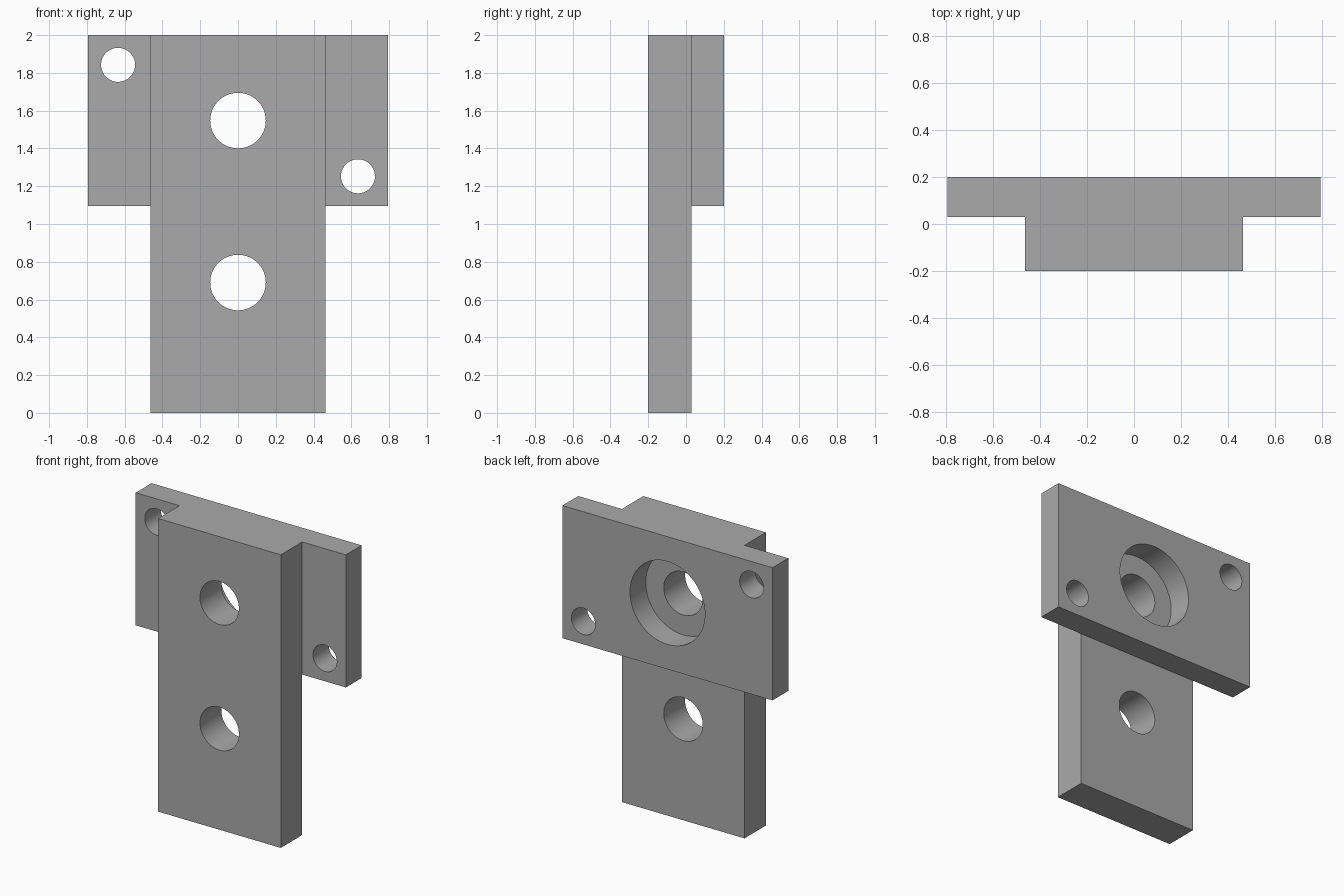
import bpy
import bmesh
from math import pi
from mathutils import Matrix

cube = bpy.data.objects.get("Cube")
if cube:
    bpy.data.objects.remove(cube, do_unlink=True)

grey = bpy.data.materials.new("plain_grey")
grey.use_nodes = True
colour = (0.4, 0.4, 0.4, 1)
grey.diffuse_color = colour
grey.node_tree.nodes["Principled BSDF"].inputs["Base Color"].default_value = colour

FRONT, STEP, BACK = -0.2, 0.03, 0.2   # depth of front face, shoulder and back face
TOP, SHOULDER = 2.0, 1.095
BORE_Z = (TOP + SHOULDER) / 2


def add_object(name, bm):
    mesh = bpy.data.meshes.new(name)
    bm.to_mesh(mesh)
    bm.free()
    mesh.materials.append(grey)
    obj = bpy.data.objects.new(name, mesh)
    bpy.context.collection.objects.link(obj)
    return obj


def box(name, half_width, y0, y1, z0, z1):
    bm = bmesh.new()
    bmesh.ops.create_cube(bm, size=1)
    bmesh.ops.scale(bm, vec=(2 * half_width, y1 - y0, z1 - z0), verts=bm.verts)
    bmesh.ops.translate(bm, vec=(0, (y0 + y1) / 2, (z0 + z1) / 2), verts=bm.verts)
    return add_object(name, bm)


def drill(target, name, x, z, radius, y0=-0.5, y1=0.5):
    """Cut a round hole running along y."""
    bm = bmesh.new()
    place = Matrix.Translation((x, (y0 + y1) / 2, z)) @ Matrix.Rotation(pi / 2, 4, "X")
    bmesh.ops.create_cone(bm, cap_ends=True, segments=96, radius1=radius,
                          radius2=radius, depth=y1 - y0, matrix=place)
    cutter = add_object(name, bm)
    cutter.hide_render = True
    cutter.hide_set(True)
    cutter.display_type = "WIRE"
    cut = target.modifiers.new(name, "BOOLEAN")
    cut.operation, cut.solver, cut.object = "DIFFERENCE", "EXACT", cutter


# Tall front bar with two bolt holes
bar = box("front_bar", 0.463, FRONT, STEP, 0, TOP)
drill(bar, "upper_bolt_cutter", 0, BORE_Z, 0.147)
drill(bar, "lower_bolt_cutter", 0, 0.69, 0.147)

# Wide back plate with a large bore and two diagonal pin holes
plate = box("back_plate", 0.793, STEP, BACK, SHOULDER, TOP)
drill(plate, "bore_cutter", 0, BORE_Z, 0.283)
for side, label in ((-1, "right"), (1, "left")):
    drill(plate, label + "_pin_cutter", side * 0.635, BORE_Z - side * 0.295, 0.09)

# Apply the cuts, then smooth the hole walls and keep the edges crisp
for part in (bar, plate):
    bpy.ops.object.select_all(action="DESELECT")
    part.select_set(True)
    bpy.context.view_layer.objects.active = part
    for name in [m.name for m in part.modifiers]:
        bpy.ops.object.modifier_apply(modifier=name)
    bpy.ops.object.shade_smooth_by_angle(angle=pi / 6)
